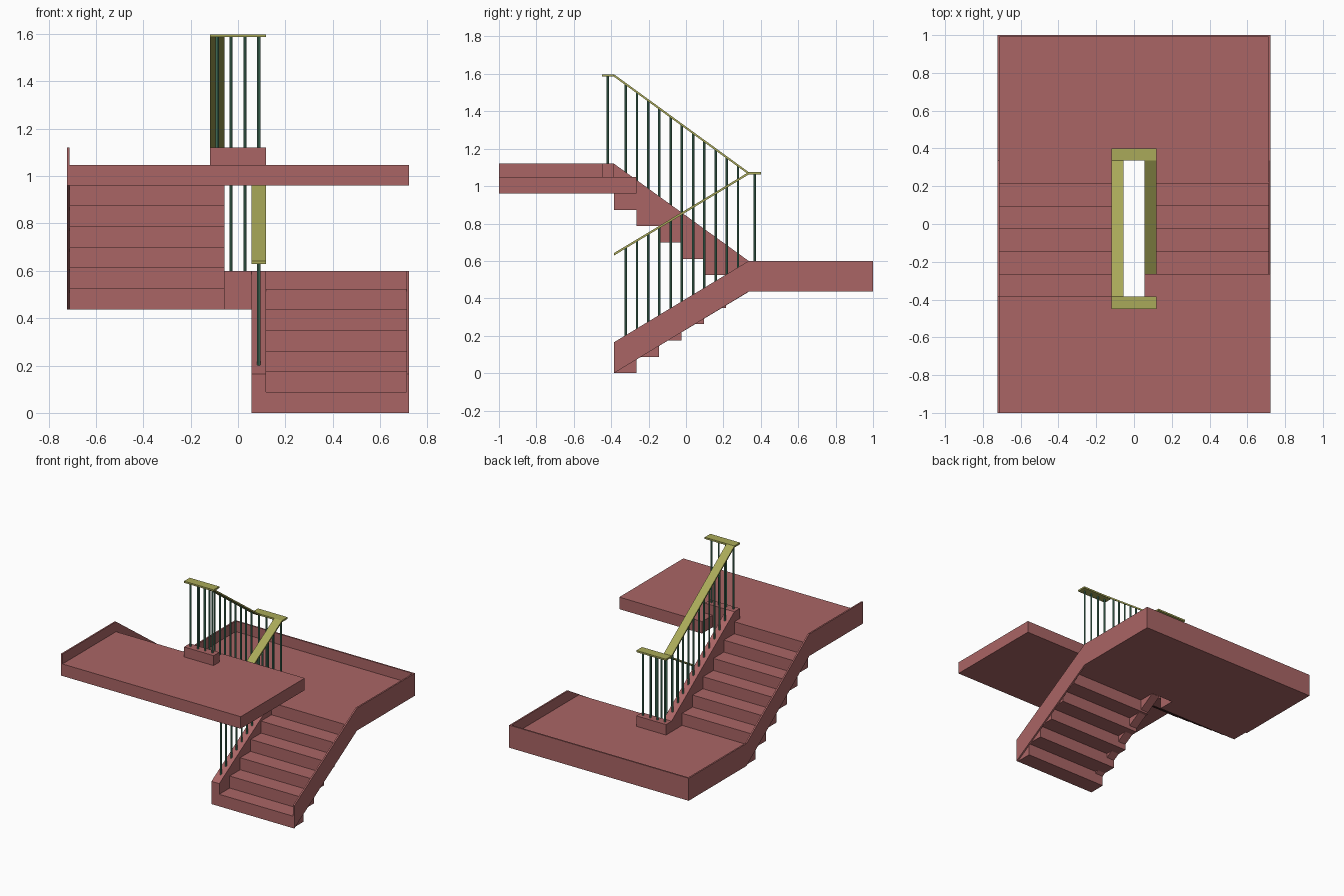
import bpy, bmesh, math
from mathutils import Vector

if "Cube" in bpy.data.objects:
    bpy.data.objects.remove(bpy.data.objects["Cube"])


def material(name, rgb):
    m = bpy.data.materials.new(name)
    m.diffuse_color = (*rgb, 1)
    m.use_nodes = True
    m.node_tree.nodes["Principled BSDF"].inputs["Base Color"].default_value = m.diffuse_color
    return m


RED = material("red_stone", (0.40, 0.13, 0.13))
OLIVE = material("olive_rail", (0.40, 0.40, 0.10))
GREEN = material("green_metal", (0.08, 0.24, 0.15))


def extrude_x(name, profile, x0, x1, mat):
    """Extrude a (y, z) outline from x0 to x1."""
    bm = bmesh.new()
    face = bm.faces.new([bm.verts.new((x0, y, z)) for y, z in profile])
    res = bmesh.ops.extrude_face_region(bm, geom=[face])
    verts = [g for g in res["geom"] if isinstance(g, bmesh.types.BMVert)]
    bmesh.ops.translate(bm, vec=(x1 - x0, 0, 0), verts=verts)
    bmesh.ops.recalc_face_normals(bm, faces=bm.faces)
    me = bpy.data.meshes.new(name)
    bm.to_mesh(me)
    bm.free()
    me.materials.append(mat)
    ob = bpy.data.objects.new(name, me)
    bpy.context.collection.objects.link(ob)
    return ob


def box(name, x, y, z, mat):
    return extrude_x(name, [(y[0], z[0]), (y[1], z[0]), (y[1], z[1]), (y[0], z[1])],
                     x[0], x[1], mat)


def slope(name, a, b, depth, x0, x1, mat):
    """Sloped band whose top edge runs from a to b, with a vertical depth."""
    return extrude_x(name, [a, b, (b[0], b[1] - depth), (a[0], a[1] - depth)], x0, x1, mat)


W, T = 0.722, 0.011          # half width, outer stringer thickness
IN, OUT = 0.056, 0.119       # inner curb faces
Y0, Y1 = -0.385, 0.335       # ends of the flights
RISE, RUN = 0.0873, 0.12

# Lower flight, then upper flight
for i in range(5):
    y = Y0 + RUN * i
    box(f"lower_step_{i + 1}", (IN, W - T), (y, y + RUN), (RISE * i, RISE * (i + 1)), RED)
    y = 0.215 - RUN * i
    box(f"upper_step_{i + 1}", (-W + T, -IN), (y - RUN, y), (RISE * (i + 6), RISE * (i + 7)), RED)

# Landings with the short extension that forms the last step
LZ, UZ = (RISE * 5, RISE * 6), (RISE * 11, RISE * 12)
box("lower_landing", (-W + T, W - T), (Y1, 1 - T), LZ, RED)
for s, n in ((1, "right"), (-1, "left")):
    box(f"lower_landing_{n}", sorted((s * IN, s * (W - T))), (0.215, Y1), LZ, RED)
box("upper_landing", (-W + T, W), (-1, Y0), UZ, RED)
box("upper_landing_right", (IN, W), (Y0, -0.265), UZ, RED)

# Outer stringers and landing rims
extrude_x("right_stringer", [(Y0, 0), (Y0, 0.165), (Y1, 0.6), (1, 0.6), (1, LZ[0]),
                             (Y1, LZ[0])], W - T, W, RED)
extrude_x("left_stringer", [(1, LZ[0]), (1, 0.6), (Y1, 0.6), (Y0, 1.12), (-1, 1.12),
                            (-1, UZ[0]), (Y0, UZ[0]), (Y1, LZ[0])], -W, -W + T, RED)
box("back_rim", (-W + T, W - T), (1 - T, 1), (LZ[0], 0.6), RED)

# Inner curbs
slope("lower_curb", (Y0, 0.165), (Y1, 0.6), 0.165, IN, OUT, RED)
slope("upper_curb", (Y1, 0.6), (Y0, 1.12), 0.16, -OUT, -IN, RED)
box("lower_landing_curb", (-OUT, OUT), (Y1, Y1 + 0.065), (LZ[0], 0.6), RED)
box("upper_landing_curb", (-OUT, OUT), (Y0 - 0.065, Y0), (UZ[0], 1.12), RED)

# Handrails
slope("lower_handrail", (Y0, 0.642), (Y1, 1.075), 0.013, IN, OUT, OLIVE)
slope("upper_handrail", (Y1, 1.075), (Y0, 1.598), 0.013, -OUT, -IN, OLIVE)
box("lower_turn_handrail", (-OUT, OUT), (Y1, Y1 + 0.065), (1.063, 1.075), OLIVE)
box("upper_turn_handrail", (-OUT, OUT), (Y0 - 0.065, Y0), (1.586, 1.598), OLIVE)


# Balusters
def baluster(name, x, y, z0, z1):
    bpy.ops.mesh.primitive_cylinder_add(vertices=8, radius=0.0065, depth=z1 - z0,
                                        location=(x, y, (z0 + z1) / 2))
    ob = bpy.context.object
    ob.name = name
    ob.data.materials.append(GREEN)


MID = (IN + OUT) / 2
for i in range(11):
    y = -0.322 + 0.06 * i
    t = (y - Y0) / (Y1 - Y0)
    baluster(f"lower_baluster_{i + 1}", MID, y, 0.16 + 0.435 * t, 0.635 + 0.433 * t)
    baluster(f"upper_baluster_{i + 1}", -MID, y, 1.115 - 0.52 * t, 1.59 - 0.523 * t)
for i in range(4):
    x = -MID + 2 * MID * i / 3
    baluster(f"lower_turn_baluster_{i + 1}", x, Y1 + 0.033, 0.595, 1.07)
    baluster(f"upper_turn_baluster_{i + 1}", x, Y0 - 0.033, 1.115, 1.592)
